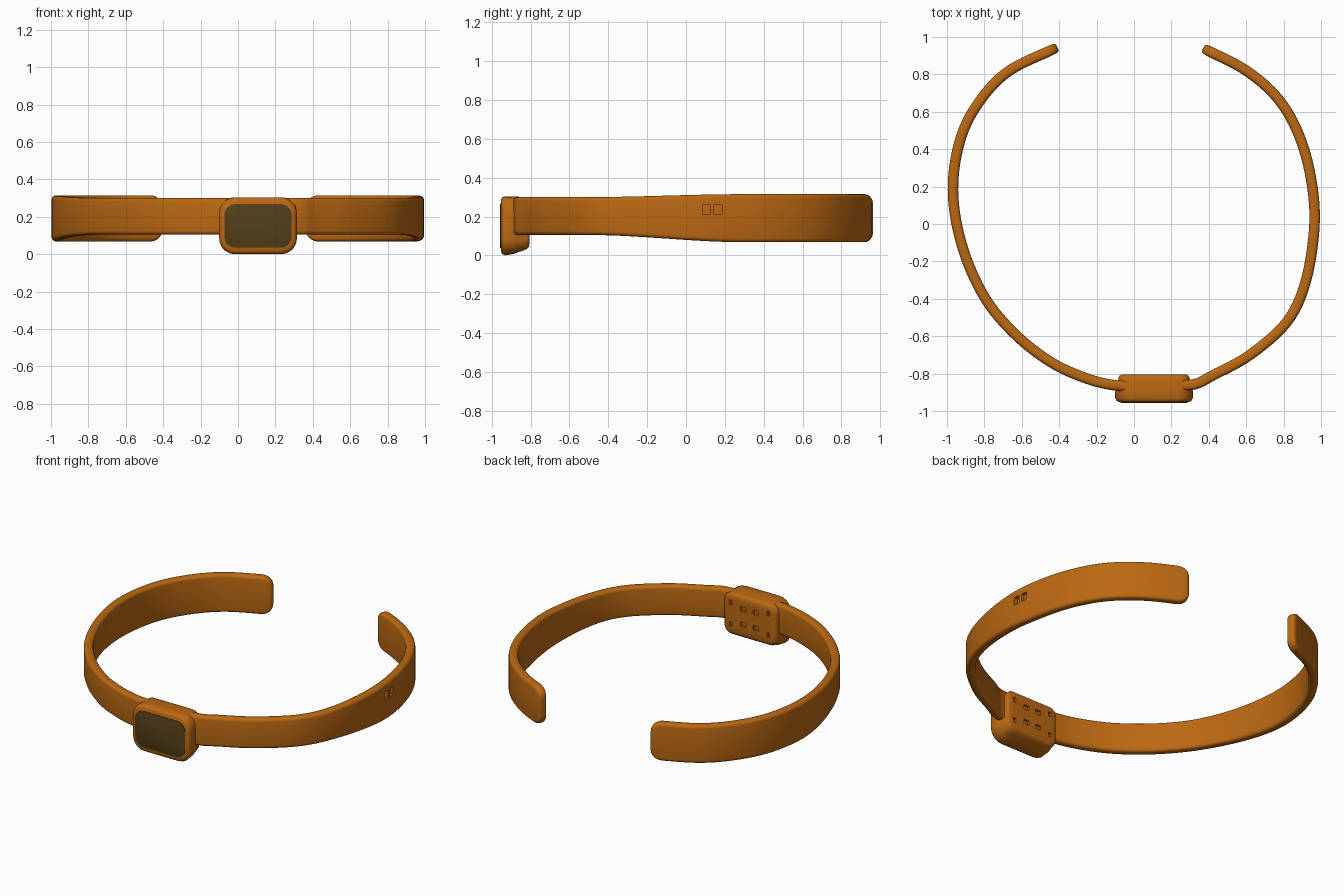
import bpy, bmesh, math
from mathutils import Vector

cube = bpy.data.objects.get("Cube")
if cube:
    bpy.data.objects.remove(cube, do_unlink=True)


def material(name, rgb):
    m = bpy.data.materials.new(name)
    m.use_nodes = True
    m.diffuse_color = (*rgb, 1)
    m.node_tree.nodes["Principled BSDF"].inputs["Base Color"].default_value = (*rgb, 1)
    return m


ORANGE = material("burnt_orange", (0.50, 0.14, 0.006))
DARK = material("dark_olive", (0.085, 0.05, 0.01))


def loft(name, rings, mat, angle=50):
    """Skin a list of equal closed rings and cap both ends."""
    bm = bmesh.new()
    loops = [[bm.verts.new(p) for p in ring] for ring in rings]
    n = len(loops[0])
    for a, b in zip(loops, loops[1:]):
        for i in range(n):
            bm.faces.new((a[i], a[(i + 1) % n], b[(i + 1) % n], b[i]))
    bm.faces.new(loops[0])
    bm.faces.new(loops[-1])
    bmesh.ops.recalc_face_normals(bm, faces=bm.faces)
    mesh = bpy.data.meshes.new(name)
    bm.to_mesh(mesh)
    bm.free()
    mesh.materials.append(mat)
    ob = bpy.data.objects.new(name, mesh)
    bpy.context.collection.objects.link(ob)
    smooth(ob, angle)
    return ob


def smooth(ob, angle):
    bpy.ops.object.select_all(action="DESELECT")
    ob.select_set(True)
    bpy.context.view_layer.objects.active = ob
    bpy.ops.object.shade_smooth_by_angle(angle=math.radians(angle))


def rounded_rect(hw, hh, r, seg=5):
    r = min(r, hw * 0.98, hh * 0.98)
    pts = []
    for k, (sx, sy) in enumerate(((1, 1), (-1, 1), (-1, -1), (1, -1))):
        for i in range(seg + 1):
            a = math.pi / 2 * (k + i / seg)
            pts.append((sx * (hw - r) + r * math.cos(a), sy * (hh - r) + r * math.sin(a)))
    return pts


def spline(points, steps=8):
    """Catmull-Rom curve through the points."""
    p = [Vector(q) for q in points]
    p = [2 * p[0] - p[1]] + p + [2 * p[-1] - p[-2]]
    out = []
    for a, b, c, d in zip(p, p[1:], p[2:], p[3:]):
        for i in range(steps):
            t = i / steps
            out.append(0.5 * (2 * b + (c - a) * t + (2 * a - 5 * b + 4 * c - d) * t * t
                              + (3 * b - a - 3 * c + d) * t ** 3))
    return out + [p[-2]]


def strap(name, points):
    path = spline(points)
    # Extra stations close to the free end for its rounded tip
    end, back = path[-1], (path[-2] - path[-1]).normalized()
    tip_r = 0.07
    path = [q for q in path if (q - end).length > tip_r]
    path += [end + back * tip_r * (1 - math.sin(a * math.pi / 16)) for a in range(9)]
    rings = []
    for i, q in enumerate(path):
        t = (path[min(i + 1, len(path) - 1)] - path[max(i - 1, 0)]).normalized()
        side = Vector((-t.y, t.x))
        # The strap widens gently towards the back
        f = min(max((q.y + 0.5) / 0.8, 0), 1)
        f = f * f * (3 - 2 * f)
        low, high = 0.105 - 0.037 * f, 0.30 + 0.015 * f
        d = min((q - end).length, tip_r)
        drop = tip_r - math.sqrt(max(tip_r ** 2 - (tip_r - d) ** 2, 0))
        hh = (high - low) / 2 - drop * 0.85
        hw = 0.028 - 0.014 * (drop / tip_r) ** 2
        rings.append([(q.x + side.x * u, q.y + side.y * u, (low + high) / 2 + v)
                      for u, v in rounded_rect(hw, hh, 0.02, 4)])
    return loft(name, rings, ORANGE)


right_strap = strap("right_strap", [
    (0, -0.865), (-0.12, -0.86), (-0.27, -0.82), (-0.45, -0.735), (-0.64, -0.585),
    (-0.80, -0.39), (-0.915, -0.13), (-0.967, 0.15), (-0.94, 0.41), (-0.85, 0.62),
    (-0.68, 0.81), (-0.41, 0.945)])
left_strap = strap("left_strap", [
    (0.22, -0.865), (0.33, -0.855), (0.42, -0.81), (0.62, -0.70), (0.82, -0.52),
    (0.92, -0.30), (0.965, 0.0), (0.945, 0.25), (0.88, 0.48), (0.77, 0.67),
    (0.60, 0.82), (0.37, 0.94)])


def block(name, layers, mat, angle=50):
    """Loft along y; each layer is y, half width, bottom, top, corner radius."""
    rings = [[(0.107 + u, y, (lo + hi) / 2 + v)
              for u, v in rounded_rect(hw, (hi - lo) / 2, r)]
             for y, hw, lo, hi, r in layers]
    return loft(name, rings, mat, angle)


# Watch case with a wide front and a narrower back
case = block("case", [
    (-0.952, 0.188, 0.018, 0.288, 0.07), (-0.945, 0.200, 0.006, 0.299, 0.08),
    (-0.93, 0.208, 0.0, 0.304, 0.085), (-0.885, 0.207, 0.008, 0.304, 0.08),
    (-0.865, 0.200, 0.016, 0.302, 0.07), (-0.845, 0.193, 0.022, 0.301, 0.06),
    (-0.82, 0.189, 0.032, 0.299, 0.05), (-0.81, 0.183, 0.042, 0.292, 0.045),
    (-0.805, 0.172, 0.055, 0.282, 0.04)], ORANGE)

# Dark screen plate
block("screen", [(-0.950, 0.180, 0.035, 0.268, 0.06),
                 (-0.955, 0.180, 0.035, 0.268, 0.06),
                 (-0.957, 0.175, 0.040, 0.263, 0.055)], DARK, 30)


def cut(target, boxes):
    """Carve boxes, each a centre and a size, out of the target."""
    bm = bmesh.new()
    for centre, size in boxes:
        for v in bmesh.ops.create_cube(bm, size=1)["verts"]:
            v.co = Vector(a + b * c for a, b, c in zip(centre, v.co, size))
    mesh = bpy.data.meshes.new("notch_cutter")
    bm.to_mesh(mesh)
    bm.free()
    mesh.materials.append(ORANGE)
    cutter = bpy.data.objects.new("notch_cutter", mesh)
    cutter.hide_render = True
    bpy.context.collection.objects.link(cutter)
    mod = target.modifiers.new("notches", "BOOLEAN")
    mod.operation, mod.object, mod.solver = "DIFFERENCE", cutter, "EXACT"
    bpy.ops.object.select_all(action="DESELECT")
    target.select_set(True)
    bpy.context.view_layer.objects.active = target
    bpy.ops.object.modifier_apply(modifier=mod.name)
    bpy.data.objects.remove(cutter, do_unlink=True)
    smooth(target, 40)


# Sensor notches on the back of the case
cut(case, [((0.107 + s * x, -0.805, z), (w, 0.03, 0.03))
           for s in (-1, 1)
           for x, z, w in ((0.045, 0.22, 0.04), (0.045, 0.12, 0.04),
                           (0.135, 0.24, 0.02), (0.135, 0.10, 0.02))])

# Two small notches on the outside of the left strap
cut(left_strap, [((0.985, y, 0.235), (0.035, 0.04, 0.05)) for y in (0.105, 0.165)])
